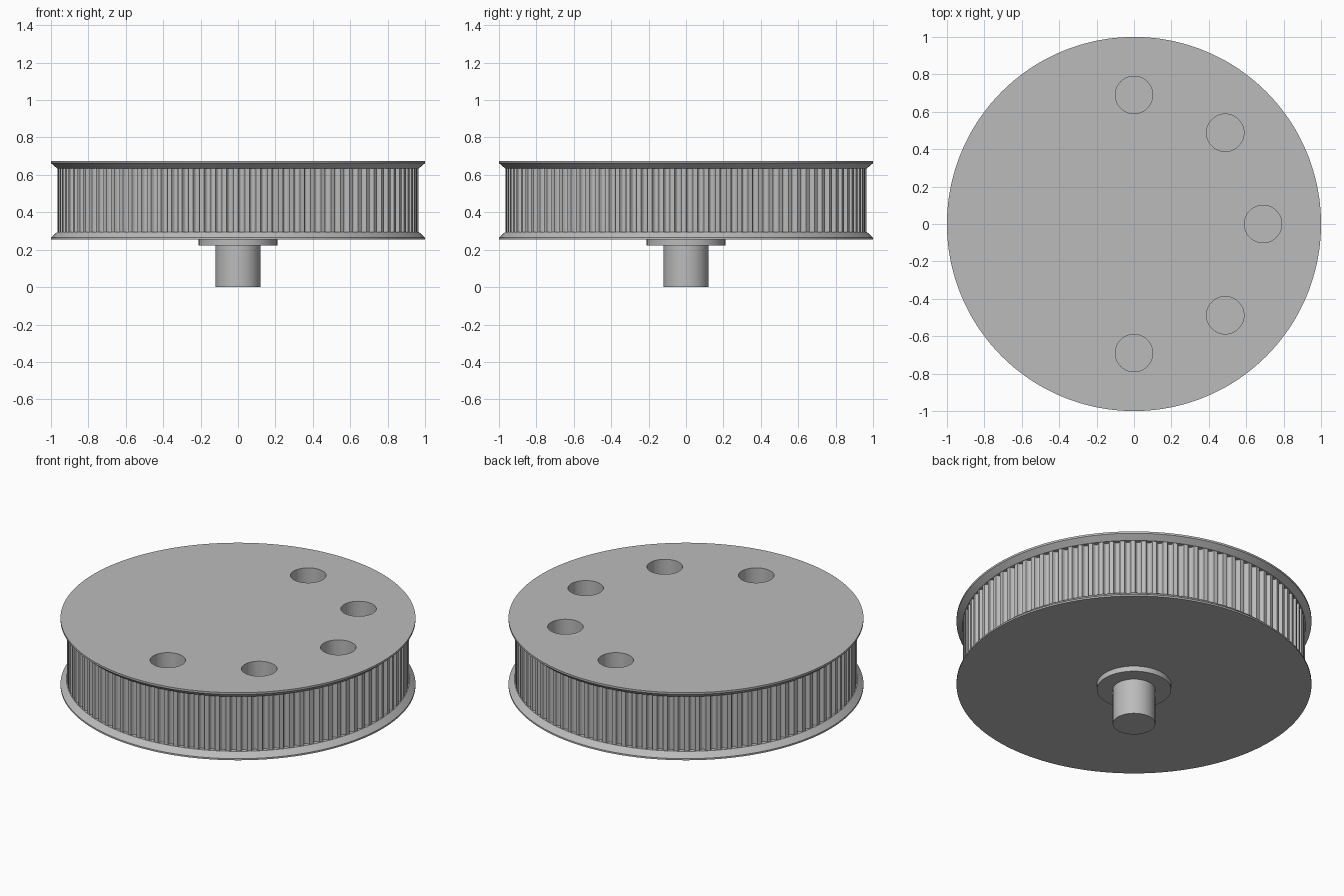
import bpy, bmesh
from math import sin, cos, pi, radians

cube = bpy.data.objects.get("Cube")
if cube:
    bpy.data.objects.remove(cube)

TEETH = 100
STEPS = 10          # points per tooth pitch
GROOVE_DEPTH = 0.023
DRUM_R = 0.965

metal = bpy.data.materials.new("grey metal")
metal.use_nodes = True
GREY = (0.5, 0.5, 0.5, 1)
metal.diffuse_color = GREY
metal.node_tree.nodes["Principled BSDF"].inputs["Base Color"].default_value = GREY


def stack(name, rings, count):
    """Closed solid from (radius or radius function, z) rings, bottom to top."""
    bm = bmesh.new()
    loops = []
    for radius, z in rings:
        loop = []
        for i in range(count):
            r = radius(i) if callable(radius) else radius
            a = 2 * pi * i / count
            loop.append(bm.verts.new((r * cos(a), r * sin(a), z)))
        loops.append(loop)
    for low, high in zip(loops, loops[1:]):
        for i in range(count):
            j = (i + 1) % count
            bm.faces.new((low[i], low[j], high[j], high[i]))
    bm.faces.new(loops[0][::-1])
    bm.faces.new(loops[-1])
    mesh = bpy.data.meshes.new(name)
    bm.to_mesh(mesh)
    bm.free()
    mesh.materials.append(metal)
    obj = bpy.data.objects.new(name, mesh)
    bpy.context.collection.objects.link(obj)
    return obj


def smooth(obj):
    bpy.ops.object.select_all(action="DESELECT")
    obj.select_set(True)
    bpy.context.view_layer.objects.active = obj
    bpy.ops.object.shade_smooth_by_angle(angle=radians(30))


def tooth_radius(i):
    """Flat tooth tips with round-bottomed grooves between them."""
    t = (i % STEPS) / STEPS
    if t >= 0.6:
        return DRUM_R
    return DRUM_R - GROOVE_DEPTH * sin(pi * t / 0.6) ** 0.5


# Toothed drum with a bevelled flange at each end
wheel = stack("toothed_wheel", [
    (1, 0.255), (1, 0.265), (DRUM_R + 0.002, 0.295),
    (tooth_radius, 0.295), (tooth_radius, 0.635),
    (DRUM_R + 0.002, 0.635), (1, 0.663), (1, 0.675)], TEETH * STEPS)

# Five blind holes around one half of the top
for k in range(-2, 3):
    cutter = stack("hole_cutter", [(0.1, 0.32), (0.1, 0.8)], 48)
    a = k * pi / 4
    cutter.location = (0.69 * cos(a), 0.69 * sin(a), 0)
    cutter.hide_render = True
    cutter.hide_set(True)
    cut = wheel.modifiers.new("hole", "BOOLEAN")
    cut.operation = "DIFFERENCE"
    cut.solver = "EXACT"
    cut.object = cutter
smooth(wheel)

# Collar and shaft underneath
smooth(stack("collar", [(0.21, 0.222), (0.21, 0.256)], 64))
smooth(stack("shaft", [(0.12, 0), (0.12, 0.223)], 64))
